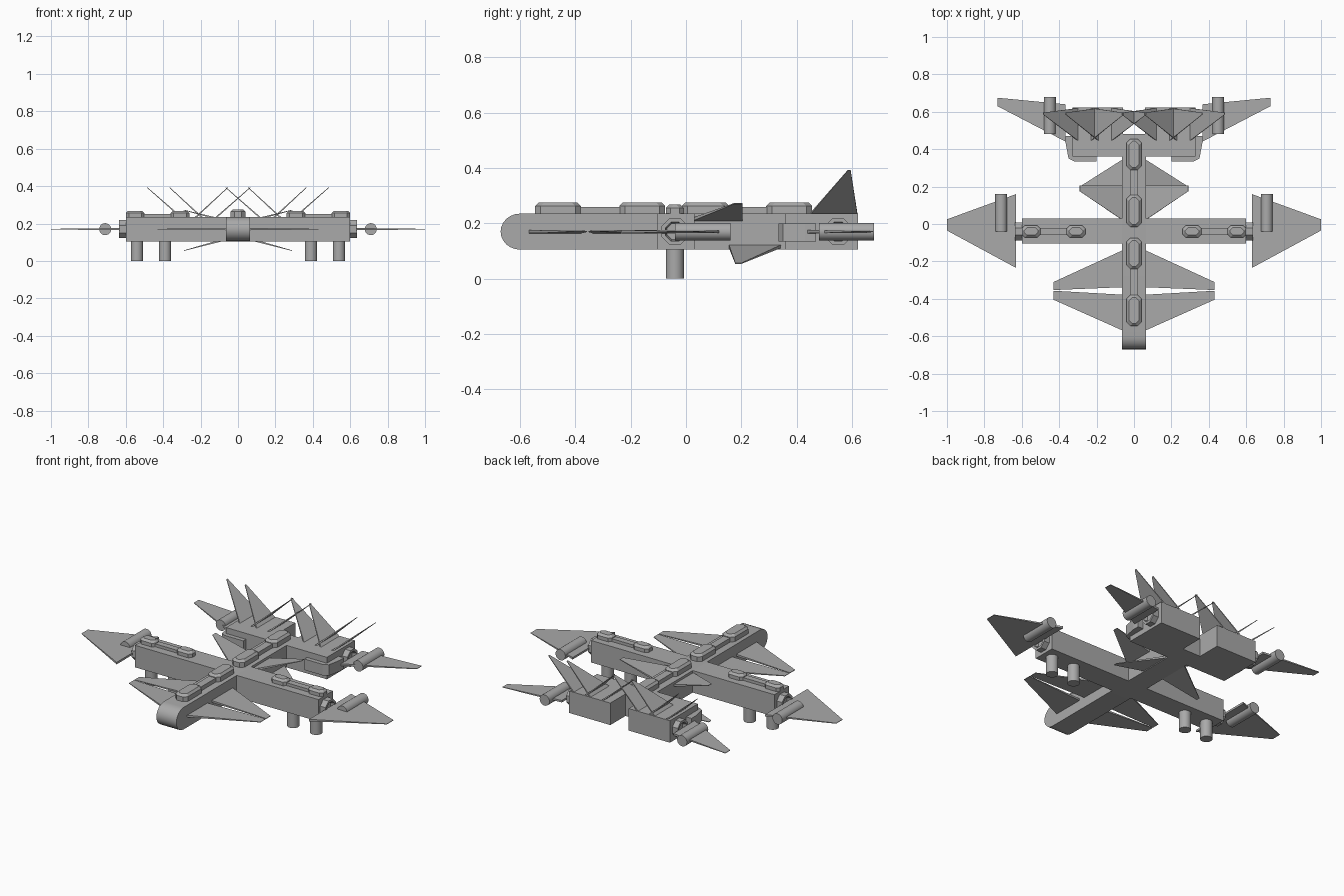
import bpy, bmesh, math
from mathutils import Vector, Matrix

if "Cube" in bpy.data.objects:
    bpy.data.objects.remove(bpy.data.objects["Cube"], do_unlink=True)

hull_gray = bpy.data.materials.new("hull_gray")
hull_gray.use_nodes = True
hull_gray.diffuse_color = (0.4, 0.4, 0.4, 1)
hull_gray.node_tree.nodes["Principled BSDF"].inputs["Base Color"].default_value = (0.4, 0.4, 0.4, 1)


def finish(name, bm, mirror=True, smooth=False):
    bmesh.ops.recalc_face_normals(bm, faces=bm.faces)
    mesh = bpy.data.meshes.new(name)
    bm.to_mesh(mesh)
    bm.free()
    mesh.materials.append(hull_gray)
    obj = bpy.data.objects.new(name, mesh)
    bpy.context.collection.objects.link(obj)
    if mirror:
        obj.modifiers.new("mirror", 'MIRROR').use_mirror_merge = False
    if smooth:
        bpy.ops.object.select_all(action='DESELECT')
        obj.select_set(True)
        bpy.context.view_layer.objects.active = obj
        bpy.ops.object.shade_smooth_by_angle(angle=math.radians(40))
    return obj


def hull(name, points, mirror=True, smooth=False):
    bm = bmesh.new()
    verts = [bm.verts.new(p) for p in points]
    out = bmesh.ops.convex_hull(bm, input=verts)
    spare = {v for v in out["geom_interior"] + out["geom_unused"]
             if isinstance(v, bmesh.types.BMVert)}
    bmesh.ops.delete(bm, geom=list(spare), context='VERTS')
    bmesh.ops.dissolve_limit(bm, angle_limit=0.01, verts=bm.verts, edges=bm.edges)
    return finish(name, bm, mirror, smooth)


def box(name, x, y, z, mirror=True):
    return hull(name, [(a, b, c) for a in x for b in y for c in z], mirror)


def wing(name, root, tip, thick=0.006):
    # Thick at the root, thin at the tip
    root, tip = [Vector(p) for p in root], [Vector(p) for p in tip]
    n = (root[1] - root[0]).cross(tip[0] - root[0]).normalized()
    pts = [p + n * s for p in root for s in (-thick, thick)]
    pts += [p + n * s for p in tip for s in (-0.0015, 0.0015)]
    return hull(name, pts)


def cylinder(name, centre, radius, length, axis, sides=24):
    bm = bmesh.new()
    turn = {'X': Matrix.Rotation(math.pi / 2, 4, 'Y'),
            'Y': Matrix.Rotation(math.pi / 2, 4, 'X'), 'Z': Matrix()}[axis]
    bmesh.ops.create_cone(bm, cap_ends=True, segments=sides, radius1=radius, radius2=radius,
                          depth=length, matrix=Matrix.Translation(centre) @ turn)
    return finish(name, bm, smooth=sides > 8)


def canopy(name, start, end, half, low, high, place, mirror):
    # Clipped corners below, chamfered roof above
    cut = half * 0.5
    pts = []
    for z, inset in ((low, 0), (high - 0.012, 0), (high, 0.012)):
        a, b, w = start + inset, end - inset, half - inset
        for s in (-1, 1):
            pts += [place(a, s * (w - cut), z), place(a + cut, s * w, z),
                    place(b - cut, s * w, z), place(b, s * (w - cut), z)]
    return hull(name, pts, mirror)


def spine(name, spans, half, high, place, mirror):
    (a, b), (c, d) = spans
    canopy(name + "_front_hump", a, b, half, 0.23, high, place, mirror)
    canopy(name + "_rear_hump", c, d, half, 0.23, high, place, mirror)
    pts = [place(u, v, z) for u in (b - 0.01, c + 0.01)
           for v in (-half * 0.55, half * 0.55) for z in (0.23, high - 0.016)]
    hull(name + "_link", pts, mirror)


def socket(name, x, y, radius):
    # Eight-sided coupling with a recessed face
    bm = bmesh.new()
    rings = []
    for px, r in ((x - 0.01, radius), (x + 0.035, radius),
                  (x + 0.035, radius * 0.72), (x + 0.012, radius * 0.6)):
        rings.append([bm.verts.new((px, y + r * math.cos(a), 0.17 + r * math.sin(a)))
                      for a in [math.pi / 8 + i * math.pi / 4 for i in range(8)]])
    for p, q in zip(rings, rings[1:]):
        for i in range(8):
            j = (i + 1) % 8
            bm.faces.new((p[i], p[j], q[j], q[i]))
    bm.faces.new(rings[0])
    bm.faces.new(rings[-1])
    return finish(name, bm)


# Fuselage with rounded nose
profile = [(0.48, 0.105), (0.48, 0.235)]
for i in range(13):
    a = math.pi / 2 + i * math.pi / 12
    profile.append((-0.6 + 0.07 * math.cos(a), 0.17 + 0.065 * math.sin(a)))
hull("fuselage", [(x, y, z) for x in (-0.065, 0.065) for y, z in profile], False, True)

along = lambda u, v, z: (v, u, z)
across = lambda u, v, z: (u, v - 0.04, z)
spine("front_spine", ((-0.545, -0.38), (-0.24, -0.075)), 0.04, 0.275, along, False)
spine("rear_spine", ((-0.015, 0.155), (0.29, 0.455)), 0.04, 0.275, along, False)

# Cross arms and their couplings
box("cross_arm", (0.06, 0.6), (-0.105, 0.03), (0.105, 0.235))
spine("arm_spine", ((0.26, 0.36), (0.5, 0.6)), 0.032, 0.268, across, True)
socket("arm_coupling", 0.6, -0.04, 0.052)
for label, x in (("inner", 0.39), ("outer", 0.54)):
    cylinder(label + "_landing_leg", (x, -0.04, 0.055), 0.033, 0.11, 'Z')

# Wing tips with engines
wing("tip_wing", [(0.63, -0.235, 0.17), (0.63, 0.16, 0.17)],
     [(1.0, 0.025, 0.17), (1.0, -0.035, 0.17)])
cylinder("tip_engine", (0.71, 0.06, 0.17), 0.032, 0.2, 'Y')

# Split front wings
wing("front_wing", [(0.06, -0.57, 0.17), (0.06, -0.378, 0.17)],
     [(0.43, -0.357, 0.17), (0.43, -0.405, 0.17)])
wing("front_wing_rear_half", [(0.06, -0.338, 0.17), (0.06, -0.14, 0.17)],
     [(0.43, -0.31, 0.17), (0.43, -0.353, 0.17)])

# Raised and drooped middle wings
wing("raised_wing", [(0.06, 0.02, 0.213), (0.06, 0.205, 0.213)],
     [(0.29, 0.205, 0.272), (0.29, 0.175, 0.272)])
wing("drooped_wing", [(0.06, 0.155, 0.117), (0.06, 0.345, 0.117)],
     [(0.29, 0.2, 0.055), (0.29, 0.178, 0.055)])

# Tail blocks with forward steps, wings and engines
box("tail_block", (0.06, 0.33), (0.36, 0.622), (0.105, 0.235))
hull("tail_step", [(x, y, z) for z in (0.135, 0.2) for x, y in
                   ((0.2, 0.335), (0.32, 0.335), (0.35, 0.35), (0.365, 0.43),
                    (0.365, 0.47), (0.2, 0.47))])
socket("tail_coupling", 0.33, 0.55, 0.052)
wing("tail_wing", [(0.365, 0.44, 0.17), (0.365, 0.64, 0.17)],
     [(0.73, 0.675, 0.17), (0.73, 0.63, 0.17)])
cylinder("tail_engine", (0.45, 0.58, 0.17), 0.032, 0.2, 'Y')

# Four leaning fins on each tail block
for label, root, tip in (("outer", 0.3, 0.485), ("mid_outer", 0.19, 0.365),
                         ("mid_inner", 0.23, 0.055), ("inner", 0.12, -0.065)):
    wing(label + "_fin", [(root, 0.445, 0.23), (root, 0.62, 0.23)],
         [(tip, 0.595, 0.392), (tip, 0.585, 0.392)], 0.004)
